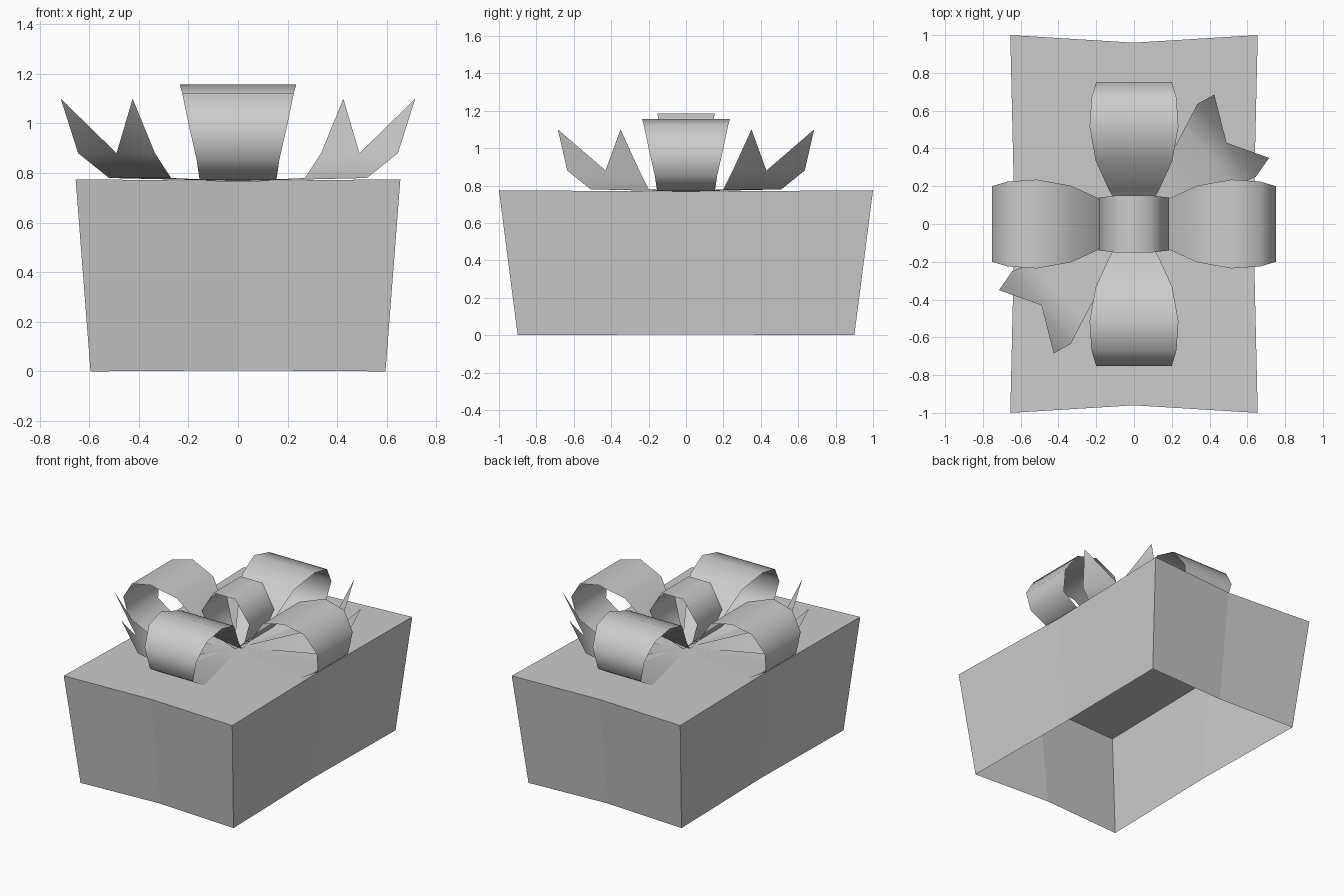
import bpy, math
from mathutils import Matrix

if "Cube" in bpy.data.objects:
    bpy.data.objects.remove(bpy.data.objects["Cube"])


def make(name, verts, faces, turn=0.0, smooth=None):
    me = bpy.data.meshes.new(name)
    me.from_pydata(verts, [], faces)
    me.transform(Matrix.Rotation(turn, 4, 'Z'))
    me.update()
    ob = bpy.data.objects.new(name, me)
    bpy.context.collection.objects.link(ob)
    if smooth:
        bpy.ops.object.select_all(action='DESELECT')
        ob.select_set(True)
        bpy.context.view_layer.objects.active = ob
        bpy.ops.object.shade_smooth_by_angle(angle=math.radians(smooth))
    return ob


def ribbon(name, profile, turn=0.0):
    # sheet swept along an x-z profile; third value is the half width in y
    verts = [(x, s * w, z) for x, z, w in profile for s in (-1, 1)]
    faces = [(2 * i, 2 * i + 2, 2 * i + 3, 2 * i + 1) for i in range(len(profile) - 1)]
    return make(name, verts, faces, turn, 62)


# Box: flared, slightly pinched walls, open underneath
def ring(x, y, mx, my, z, mz):
    return [(-x, -y, z), (0, -my, mz), (x, -y, z), (mx, 0, mz),
            (x, y, z), (0, my, mz), (-x, y, z), (-mx, 0, mz)]


verts = ring(.595, .9, .582, .872, 0, .004) + ring(.655, 1, .632, .96, .775, .768)
verts.append((0, 0, .764))
faces = [(i, (i + 1) % 8, 8 + (i + 1) % 8, 8 + i) for i in range(8)]
faces += [(16, 8 + (i - 1) % 8, 8 + i, 8 + i + 1) for i in (0, 2, 4, 6)]
make("gift_box", verts, faces)

# Four large bow loops
loop = [(0, .768, .03), (.185, .91, .135), (.335, 1.1, .203), (.515, 1.157, .235),
        (.668, 1.122, .225), (.752, 1.0, .2), (.738, .855, .167), (.6, .772, .155),
        (0, .768, .02)]
for k in range(4):
    ribbon(f"bow_loop_{k + 1}", loop, k * math.pi / 2)

# Small upright loop in the middle
half = [(.13, .88, .115), (.185, 1.03, .14), (.085, 1.186, .152)]
centre = [(0, .768, .02)] + half + [(-x, z, w) for x, z, w in reversed(half)] + [(0, .768, .02)]
ribbon("bow_centre_loop", centre)

# Two notched ribbon tails, diagonally opposite
tail = [(0, 0, .768), (.27, .51, .78), (.395, .355, .78), (.52, .2, .78),
        (.335, .635, .88), (.49, .43, .88), (.645, .25, .88),
        (.425, .685, 1.1), (.715, .35, 1.1)]
tail_faces = [(0, 2, 1), (0, 3, 2), (1, 2, 5, 4), (2, 3, 6, 5), (4, 5, 7), (5, 6, 8)]
for k in range(2):
    make(f"ribbon_tail_{k + 1}", tail, tail_faces, k * math.pi, 60)
